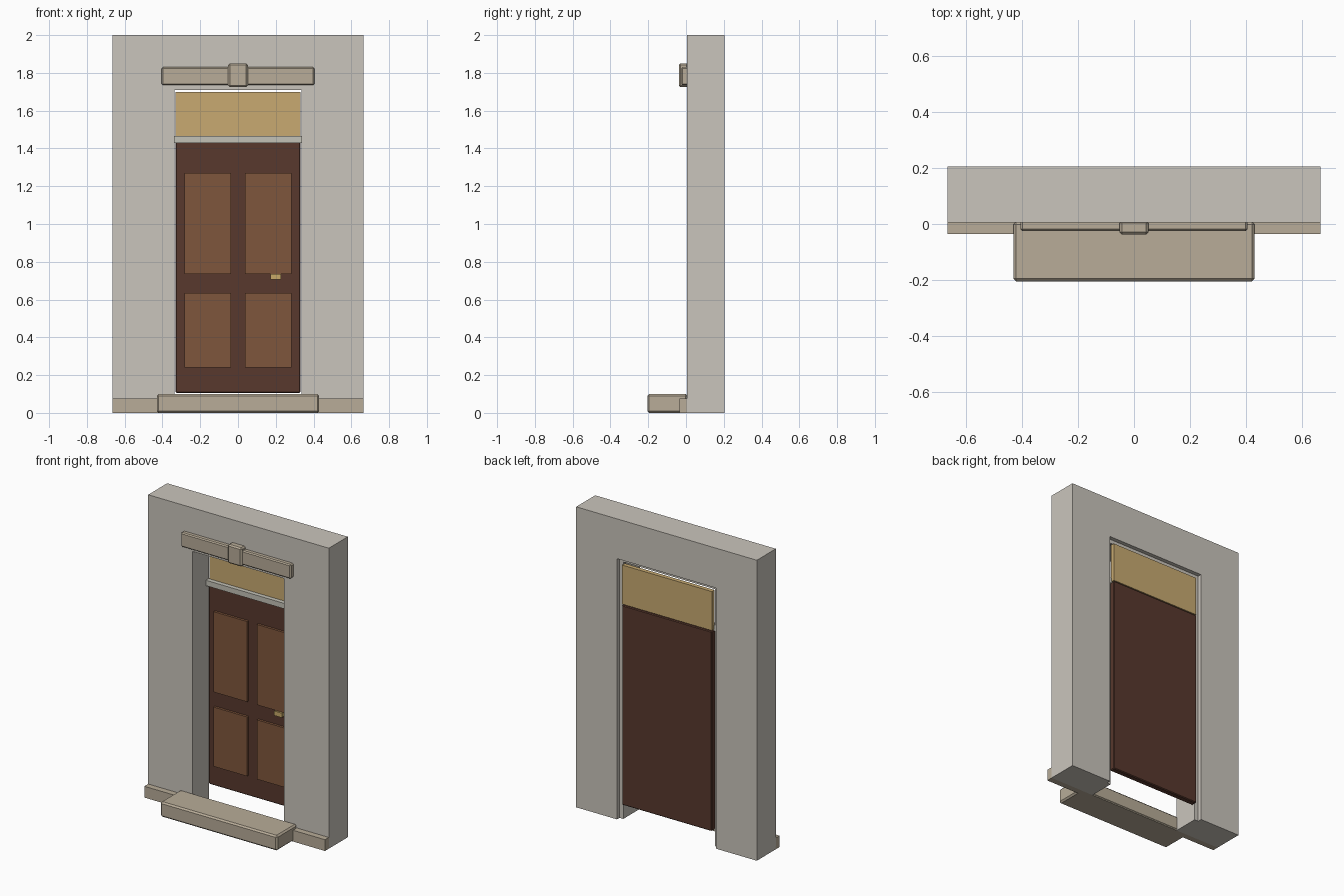
import bpy, bmesh

if "Cube" in bpy.data.objects:
    bpy.data.objects.remove(bpy.data.objects["Cube"])


def material(name, r, g, b):
    lin = lambda c: ((c / 255 + 0.055) / 1.055) ** 2.4
    m = bpy.data.materials.new(name)
    m.diffuse_color = (lin(r), lin(g), lin(b), 1)
    m.use_nodes = True
    m.node_tree.nodes["Principled BSDF"].inputs["Base Color"].default_value = m.diffuse_color
    return m


PLASTER = material("grey_plaster", 202, 197, 188)
STONE = material("tan_stone", 184, 172, 152)
DOOR = material("dark_wood", 88, 56, 45)
PANEL = material("light_wood", 127, 86, 60)
GLASS = material("amber_glass", 200, 170, 113)
BRASS = material("brass", 200, 170, 105)
TRIM = material("pale_trim", 196, 194, 183)


def add_object(name, bm, mat):
    bmesh.ops.recalc_face_normals(bm, faces=bm.faces)
    mesh = bpy.data.meshes.new(name)
    bm.to_mesh(mesh)
    bm.free()
    mesh.materials.append(mat)
    obj = bpy.data.objects.new(name, mesh)
    bpy.context.collection.objects.link(obj)
    return obj


def box(name, x, y, z, mat, bevel=0):
    """Box from (min, max) ranges, with optional chamfered edges."""
    bm = bmesh.new()
    bmesh.ops.create_cube(bm, size=1)
    for v in bm.verts:
        v.co = [(a + b) / 2 + c * (b - a) for (a, b), c in zip((x, y, z), v.co)]
    obj = add_object(name, bm, mat)
    if bevel:
        mod = obj.modifiers.new("edge_chamfer", "BEVEL")
        mod.width = bevel
        mod.segments = 1
    return obj


# Wall: U-shaped outline with a wider rebate around the opening at the back
def outline(bm, y, half, top):
    pts = [(-0.665, 0), (-half, 0), (-half, top), (half, top),
           (half, 0), (0.665, 0), (0.665, 2), (-0.665, 2)]
    return [bm.verts.new((px, y, pz)) for px, pz in pts]


bm = bmesh.new()
front = outline(bm, 0.005, 0.337, 1.71)
back = outline(bm, 0.205, 0.365, 1.735)
mid_narrow = outline(bm, 0.178, 0.337, 1.71)
mid_wide = outline(bm, 0.178, 0.365, 1.735)
bm.faces.new(front)
bm.faces.new(back)
for a, b, edges in ((front, mid_narrow, range(8)),
                    (mid_narrow, mid_wide, (1, 2, 3)),
                    (mid_wide, back, range(8))):
    for i in edges:
        j = (i + 1) % 8
        bm.faces.new((a[i], a[j], b[j], b[i]))
bmesh.ops.remove_doubles(bm, verts=bm.verts, dist=0.0005)
add_object("wall", bm, PLASTER)

# Stonework
box("plinth", (-0.665, 0.665), (-0.035, 0.006), (0, 0.075), STONE)
box("doorstep", (-0.43, 0.43), (-0.205, 0.008), (0, 0.1), STONE, 0.01)
box("lintel", (-0.405, 0.405), (-0.025, 0.012), (1.735, 1.83), STONE, 0.007)
box("keystone", (-0.052, 0.052), (-0.038, 0.012), (1.725, 1.85), STONE, 0.009)

# Door leaf with four raised panels
box("door_leaf", (-0.33, 0.33), (0.163, 0.203), (0.105, 1.435), DOOR, 0.005)
for side in (-1, 1):
    xr = sorted((side * 0.036, side * 0.284))
    for row, zr in (("lower", (0.24, 0.635)), ("upper", (0.735, 1.27))):
        box(f"{row}_door_panel", xr, (0.147, 0.17), zr, PANEL)
box("door_handle", (0.171, 0.228), (0.135, 0.17), (0.705, 0.735), BRASS)

# Window and bar above the door
box("transom_window", (-0.33, 0.33), (0.172, 0.2), (1.44, 1.70), GLASS)
box("transom_bar", (-0.34, 0.34), (0.143, 0.178), (1.43, 1.466), TRIM)
